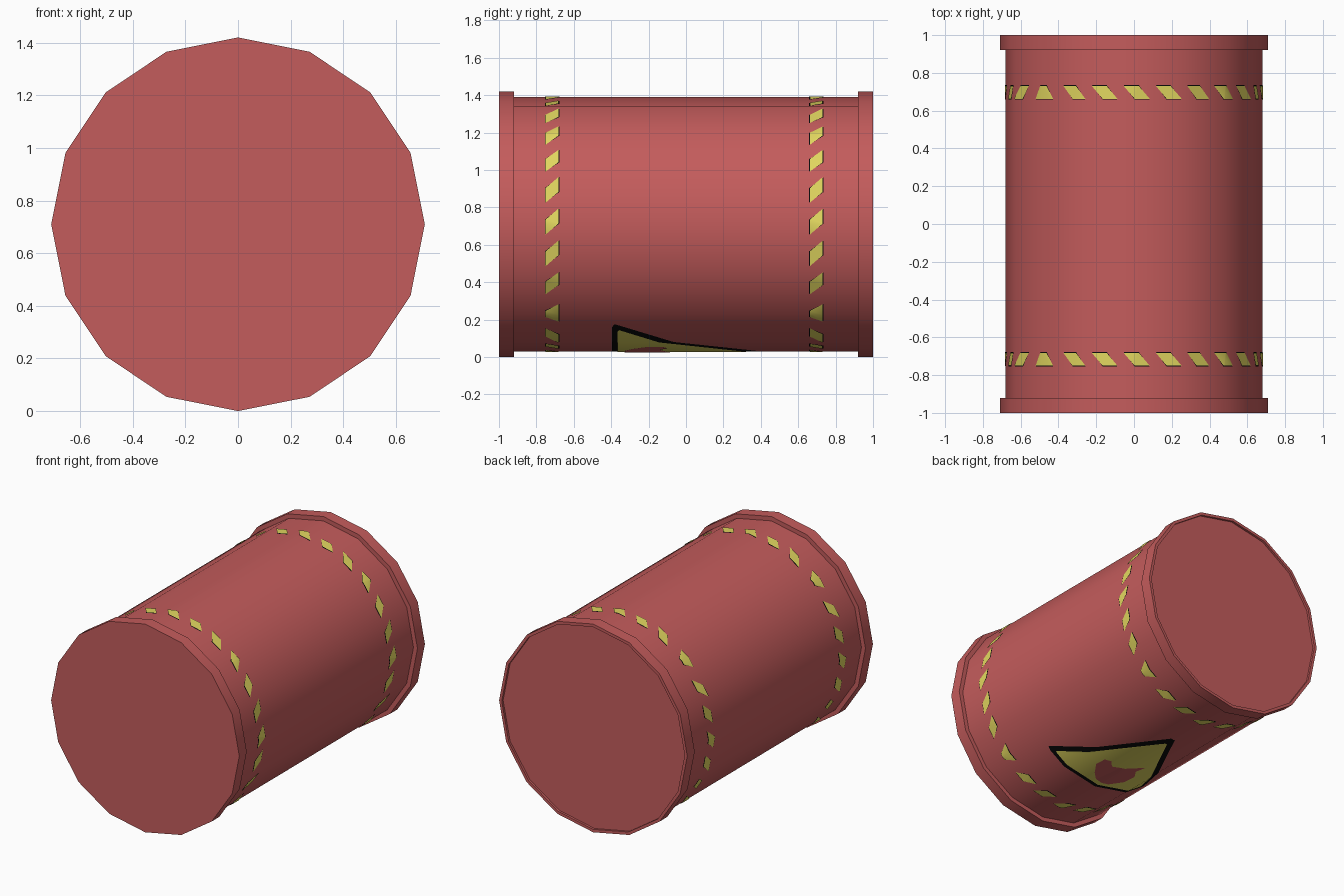
import bpy, bmesh, math
from mathutils import Vector

if "Cube" in bpy.data.objects:
    bpy.data.objects.remove(bpy.data.objects["Cube"])

SIDES, R, CZ = 16, 0.68, 0.71
STEP = 360 / SIDES


def material(name, rgb):
    m = bpy.data.materials.new(name)
    m.diffuse_color = (*rgb, 1)
    m.use_nodes = True
    m.node_tree.nodes["Principled BSDF"].inputs["Base Color"].default_value = m.diffuse_color
    return m


RED = material("barrel red", (0.552, 0.107, 0.107))
YELLOW = material("warning yellow", (0.76, 0.68, 0.115))
BLACK = material("outline black", (0.003, 0.003, 0.003))


def finish(bm, name, mat):
    me = bpy.data.meshes.new(name)
    bm.to_mesh(me)
    bm.free()
    ob = bpy.data.objects.new(name, me)
    bpy.context.collection.objects.link(ob)
    me.materials.append(mat)
    bpy.ops.object.select_all(action='DESELECT')
    ob.select_set(True)
    bpy.context.view_layer.objects.active = ob
    bpy.ops.object.shade_smooth_by_angle(angle=math.radians(30))
    return ob


def barrel(profile):
    """Turn a (radius, y) profile around the lying axis, capping both ends."""
    bm = bmesh.new()
    rings = []
    for r, y in profile:
        rings.append([bm.verts.new((r * math.cos(math.radians(i * STEP)), y,
                                    CZ + r * math.sin(math.radians(i * STEP))))
                      for i in range(SIDES)])
    for a, b in zip(rings, rings[1:]):
        for i in range(SIDES):
            j = (i + 1) % SIDES
            bm.faces.new((a[i], a[j], b[j], b[i]))
    bm.faces.new(rings[0])
    bm.faces.new(rings[-1])
    bmesh.ops.recalc_face_normals(bm, faces=bm.faces)
    finish(bm, "barrel", RED)


def decal(name, mat, polys, lift):
    """Wrap flat (angle in degrees, y) outlines onto the faceted barrel wall."""
    bm = bmesh.new()
    for p in polys:
        bm.faces.new([bm.verts.new((a, y, 0)) for a, y in p])
    bmesh.ops.triangulate(bm, faces=bm.faces[:])
    for k in range(-10, 26):
        bmesh.ops.bisect_plane(bm, geom=bm.verts[:] + bm.edges[:] + bm.faces[:],
                               plane_co=(k * STEP, 0, 0), plane_no=(1, 0, 0), dist=1e-4)
    half = math.radians(STEP / 2)
    for v in bm.verts:
        a = math.radians(v.co.x)
        r = (R + lift) * math.cos(half) / math.cos(a % (2 * half) - half)
        v.co = (r * math.cos(a), v.co.y, CZ + r * math.sin(a))
    bm.normal_update()
    for f in bm.faces:
        c = f.calc_center_median()
        if f.normal.dot(Vector((c.x, 0, c.z - CZ))) < 0:
            f.normal_flip()
    finish(bm, name, mat)


# barrel with a raised rim at each end and a shallow recess at the back
barrel([(0.71, -1), (0.71, -0.92), (R, -0.92), (R, 0.92), (0.71, 0.92),
        (0.71, 1), (0.69, 1), (0.69, 0.985)])


# hazard bands: slanted dashes, mirrored about the seams at 135 and -45 degrees
def dashes(y0, y1, grow):
    lo, hi = y0 - grow, y1 + grow
    out = []
    for k in range(11):
        c = -28 + 14.6 * k
        p = [(c - 5.9, lo), (c + 0.9, lo), (c + 5.9, hi), (c - 0.9, hi)]
        out += [p, [(270 - a, y) for a, y in p]]
    out.append([(129.4, lo), (140.6, lo), (137, hi), (133, hi)])
    out.append([(-47, lo), (-43, lo), (-39.4, hi), (-50.6, hi)])
    return out


for label, y in (("front", -0.75), ("back", 0.663)):
    decal(label + "_band_outline", BLACK, dashes(y, y + 0.068, 0.005), 0.002)
    decal(label + "_band_dashes", YELLOW, dashes(y, y + 0.068, 0), 0.004)


# warning triangle underneath, pointing to the back, with clipped corners
def arc(points):
    return [(-90 + math.degrees(x / R), y) for x, y in points]


def triangle(w, y0, y1, clip):
    right = [(w - clip, y0), (w, y0 + clip * 0.4), (w - clip * 0.3, y0 + clip),
             (clip * 0.5, y1)]
    return arc(right + [(-x, y) for x, y in reversed(right)])


decal("sign_border", BLACK, [triangle(0.44, -0.395, 0.395, 0.03)], 0.002)
decal("sign_panel", YELLOW, [triangle(0.385, -0.365, 0.325, 0.015)], 0.004)
decal("sign_flame", RED, [arc([
    (0.05, -0.325), (0.10, -0.28), (0.155, -0.20), (0.15, -0.12), (0.11, -0.10),
    (0.07, -0.14), (0.03, -0.11), (-0.03, -0.07), (-0.12, -0.03), (-0.10, -0.10),
    (-0.15, -0.17), (-0.14, -0.26), (-0.06, -0.33)])], 0.006)
